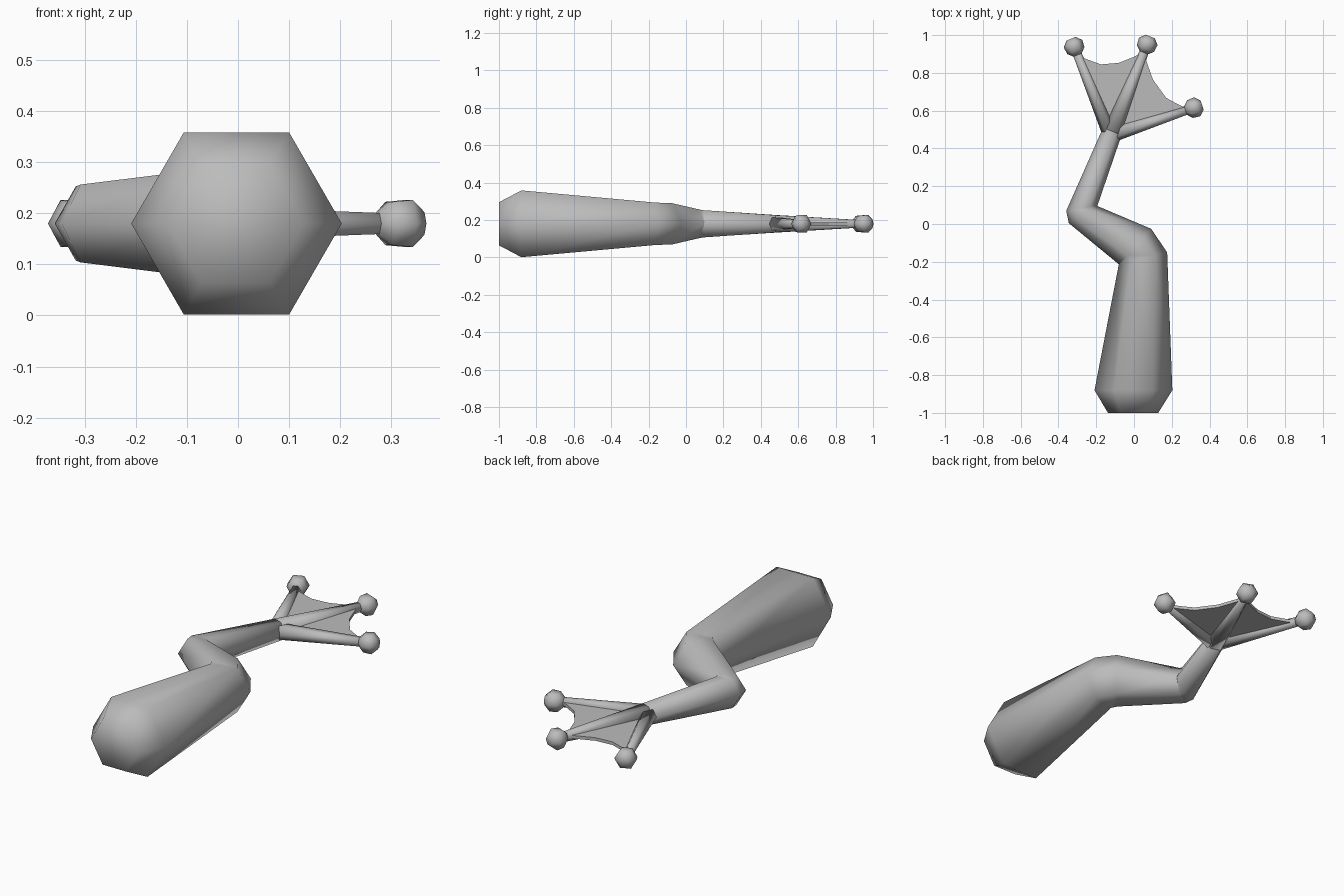
import bpy, bmesh
from math import sin, cos, pi, radians, atan2, hypot
from mathutils import Vector

cube = bpy.data.objects.get("Cube")
if cube:
    bpy.data.objects.remove(cube)

MID = 0.18    # height of the limb's centre plane
SIDES = 6

grey = bpy.data.materials.new("soft_grey")
grey.use_nodes = True
grey.diffuse_color = (0.5, 0.5, 0.5, 1)
grey.node_tree.nodes["Principled BSDF"].inputs["Base Color"].default_value = (0.5, 0.5, 0.5, 1)


def finish(name, bm, smooth):
    bmesh.ops.recalc_face_normals(bm, faces=bm.faces)
    mesh = bpy.data.meshes.new(name)
    bm.to_mesh(mesh)
    bm.free()
    mesh.materials.append(grey)
    for p in mesh.polygons:
        p.use_smooth = smooth
    obj = bpy.data.objects.new(name, mesh)
    bpy.context.collection.objects.link(obj)
    return obj


def tube(name, stations):
    """Hexagonal skin over stations (x, y, radius, cross-axis angle in degrees)."""
    bm = bmesh.new()
    rings = []
    for x, y, r, deg in stations:
        axis = Vector((cos(radians(deg)), sin(radians(deg)), 0))
        ring = []
        for i in range(SIDES):
            a = 2 * pi * i / SIDES
            ring.append(bm.verts.new(Vector((x, y, MID)) + axis * r * cos(a)
                                     + Vector((0, 0, r * sin(a)))))
        rings.append(ring)
    for a, b in zip(rings, rings[1:]):
        for i in range(SIDES):
            j = (i + 1) % SIDES
            bm.faces.new((a[i], a[j], b[j], b[i]))
    bm.faces.new(rings[0])
    bm.faces.new(rings[-1])
    return finish(name, bm, True)


def toe(name, start, end, r0, r1):
    """Tapered toe with a faceted round pad at its tip."""
    dx, dy = end[0] - start[0], end[1] - start[1]
    length = hypot(dx, dy)
    ux, uy = dx / length, dy / length
    deg = atan2(dy, dx) * 180 / pi - 90
    tube(name, [(*start, r0, deg), (*end, r1, deg)])
    pad = [(-0.048, 0.022), (-0.022, 0.049), (0.018, 0.053), (0.046, 0.026)]
    tube(name + "_pad", [(end[0] + ux * t, end[1] + uy * t, r, deg) for t, r in pad])


def web(name, outline, half=0.008):
    """Thin skin stretched between two toes."""
    bm = bmesh.new()
    low = bm.faces.new([bm.verts.new((x, y, MID - half)) for x, y in outline])
    new = bmesh.ops.extrude_face_region(bm, geom=[low])["geom"]
    top = [v for v in new if isinstance(v, bmesh.types.BMVert)]
    bmesh.ops.translate(bm, verts=top, vec=(0, 0, 2 * half))
    return finish(name, bm, False)


# Thigh, knee, shin and ankle as one bent limb running into the middle toe
tube("leg", [
    (-0.005, -1.0, 0.133, 0),
    (-0.003, -0.88, 0.206, 0),
    (0.048, -0.18, 0.131, 13),
    (0.006, -0.120, 0.127, 48),
    (-0.270, 0.050, 0.088, 31),
    (-0.276, 0.084, 0.084, 10),
    (-0.115, 0.490, 0.053, -22),
])

# Toes
toe("middle_toe", (-0.115, 0.490), (0.069, 0.950), 0.053, 0.022)
toe("right_toe", (-0.130, 0.485), (-0.316, 0.938), 0.040, 0.022)
toe("left_toe", (-0.095, 0.480), (0.317, 0.615), 0.040, 0.022)

# Webbing
web("right_web", [(-0.12, 0.49), (-0.29, 0.89), (-0.25, 0.872), (-0.175, 0.845),
                  (-0.08, 0.853), (0.0, 0.885), (0.05, 0.91)])
web("left_web", [(-0.11, 0.48), (0.05, 0.91), (0.07, 0.85), (0.10, 0.765),
                 (0.17, 0.668), (0.23, 0.635), (0.29, 0.607)])
